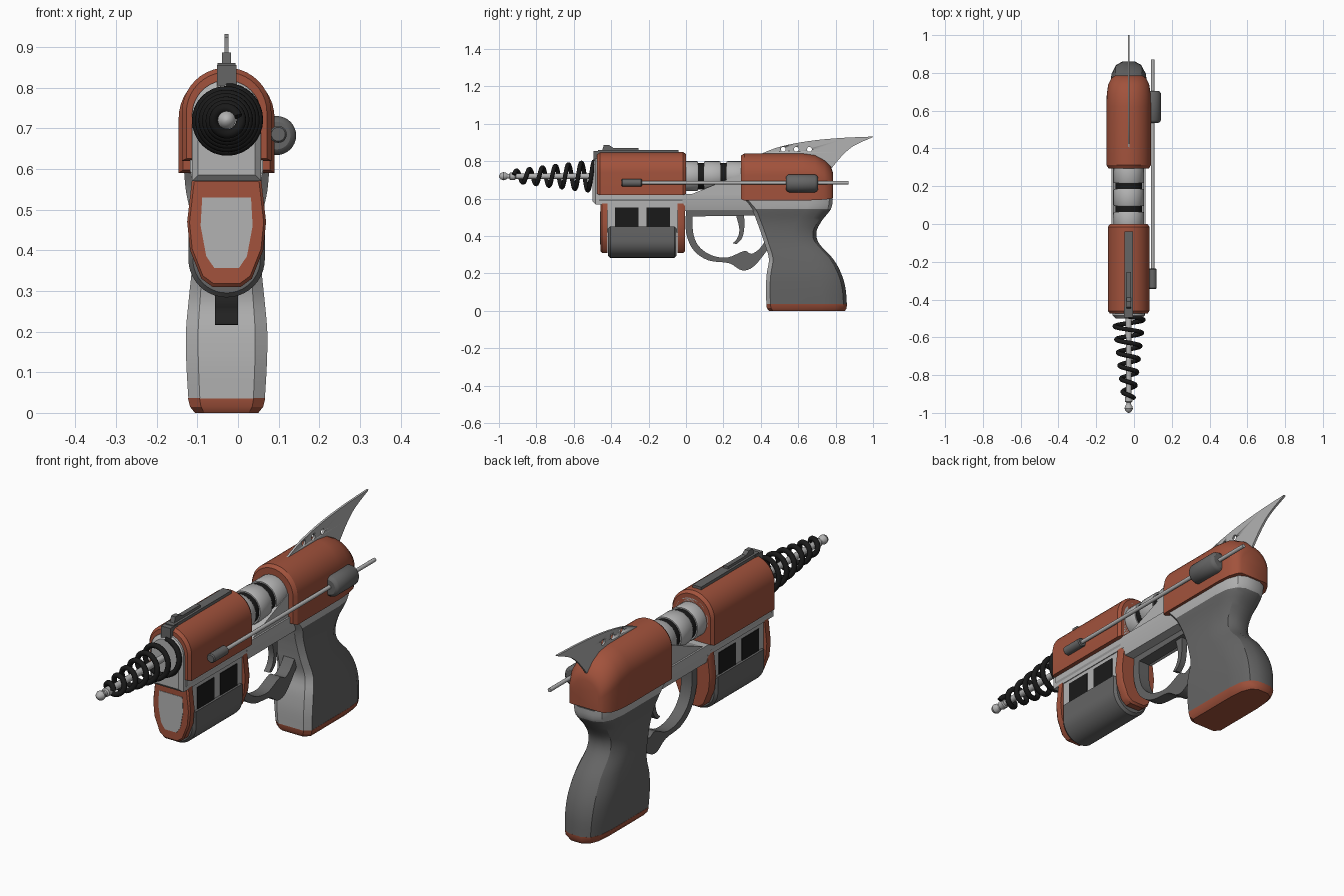
import bpy, bmesh, math
from mathutils import Vector

if "Cube" in bpy.data.objects:
    bpy.data.objects.remove(bpy.data.objects["Cube"])

CX = -0.028          # centre plane of the gun body


def material(name, c):
    m = bpy.data.materials.new(name)
    m.diffuse_color = (*c, 1)
    m.use_nodes = True
    m.node_tree.nodes["Principled BSDF"].inputs["Base Color"].default_value = m.diffuse_color
    return m


RED = material("red_paint", (0.36, 0.085, 0.045))
DARK = material("dark_metal", (0.13, 0.13, 0.13))
BLACK = material("black_rubber", (0.01, 0.01, 0.01))
LIGHT = material("light_metal", (0.45, 0.45, 0.45))


def finish(name, bm, mats, angle=32):
    bmesh.ops.recalc_face_normals(bm, faces=bm.faces)
    me = bpy.data.meshes.new(name)
    bm.to_mesh(me)
    bm.free()
    for m in mats:
        me.materials.append(m)
    ob = bpy.data.objects.new(name, me)
    bpy.context.collection.objects.link(ob)
    bpy.ops.object.select_all(action='DESELECT')
    ob.select_set(True)
    bpy.context.view_layer.objects.active = ob
    bpy.ops.object.shade_smooth_by_angle(angle=math.radians(angle))
    return ob


def loft(name, rings, *mats, pick=None):
    """Skin closed rings of points; pick(ring, segment) chooses the material slot."""
    bm = bmesh.new()
    vs = [[bm.verts.new(p) for p in r] for r in rings]
    n = len(vs[0])
    for i in range(len(vs) - 1):
        for j in range(n):
            k = (j + 1) % n
            f = bm.faces.new((vs[i][j], vs[i][k], vs[i + 1][k], vs[i + 1][j]))
            if pick:
                f.material_index = pick(i, j)
    bm.faces.new(vs[0])
    bm.faces.new(vs[-1])
    return finish(name, bm, mats)


def lathe(name, profile, mat, x=CX, z=0.72, n=32):
    """Turned part along y from (y, radius) pairs."""
    a = [2 * math.pi * i / n for i in range(n)]
    return loft(name, [[(x + r * math.cos(t), y, z + r * math.sin(t)) for t in a]
                       for y, r in profile], mat)


def arch(y, w, flat, top, n=20):
    """Cross-section with one flat end and one round end (either way up)."""
    s = 1 if top > flat else -1
    zc = top - s * w
    arc = [(CX + w * math.cos(math.pi * i / n), y, zc + s * w * math.sin(math.pi * i / n))
           for i in range(n + 1)]
    return [(CX + w, y, flat)] + arc + [(CX - w, y, flat)]


def prism(name, pts, half, mat, x=CX):
    """Side profile of (y, z) points, extruded across x."""
    return loft(name, [[(x + s * half, y, z) for y, z in pts] for s in (-1, 1)], mat)


def box(name, half, y0, y1, z0, z1, mat):
    return prism(name, [(y0, z0), (y1, z0), (y1, z1), (y0, z1)], half, mat)


def smooth(pts, n=4):
    """Catmull-Rom curve through the points, of any dimension."""
    p = [Vector(q) for q in pts]
    p = [p[0]] + p + [p[-1]]
    out = []
    for a, b, c, d in zip(p, p[1:], p[2:], p[3:]):
        for i in range(n):
            t = i / n
            out.append(0.5 * (2 * b + (c - a) * t + (2 * a - 5 * b + 4 * c - d) * t * t
                              + (3 * b - a - 3 * c + d) * t ** 3))
    return out + [p[-1]]


# Red shells
loft("front_shell", [arch(y, w, b, t) for y, w, b, t in (
    (-0.475, 0.099, 0.625, 0.838), (-0.46, 0.11, 0.62, 0.849),
    (-0.015, 0.11, 0.62, 0.849), (0, 0.099, 0.625, 0.838))], RED)
loft("rear_shell", [arch(y, w, b, t) for y, w, b, t in (
    (0.295, 0.107, 0.597, 0.83), (0.312, 0.118, 0.59, 0.842), (0.62, 0.118, 0.59, 0.842),
    (0.69, 0.116, 0.592, 0.832), (0.74, 0.108, 0.595, 0.805),
    (0.775, 0.09, 0.60, 0.77), (0.787, 0.07, 0.605, 0.735))], RED)

# Inner body, frame and barrel
loft("inner_body", [arch(y, w, b, t) for y, w, b, t in (
    (-0.50, 0.07, 0.585, 0.80), (-0.485, 0.085, 0.57, 0.818), (0, 0.085, 0.57, 0.818))], LIGHT)
frame = [(0.075, 0.535), (0.09, 0.595), (0.09, 0.625)]
ring = [(1, p) for p in frame] + [(-1, p) for p in reversed(frame)]
loft("lower_frame", [[(CX + s * p[0], y, p[1]) for s, p in ring] for y in (-0.02, 0.37)], LIGHT)
loft("front_rail", [[(CX + s * p[0], y, max(p[1], 0.572)) for s, p in ring]
                    for y in (-0.465, 0)], LIGHT)
prism("frame_gusset", [(0.02, 0.62), (0.30, 0.735), (0.30, 0.60), (0.02, 0.60)], 0.082, LIGHT)
lathe("barrel_core", [(-0.02, 0.071), (0.32, 0.071)], BLACK)
for i, (a, b) in enumerate(((-0.02, 0.064), (0.096, 0.184), (0.216, 0.32))):
    lathe(f"barrel_sleeve_{i}", [(a, 0.077), (a + 0.005, 0.08), (b - 0.005, 0.08), (b, 0.077)], LIGHT)

# Muzzle rod with tip, and tapered spring
lathe("muzzle_rod", [(-0.45, 0.016), (-0.91, 0.015), (-0.915, 0.02), (-0.94, 0.02),
                     (-0.945, 0.013), (-0.955, 0.013), (-0.964, 0.019), (-0.977, 0.022),
                     (-0.99, 0.017), (-0.997, 0.009), (-1, 0.002)], LIGHT)
cu = bpy.data.curves.new("muzzle_spring", 'CURVE')
cu.dimensions = '3D'
cu.bevel_depth, cu.bevel_resolution, cu.use_fill_caps = 0.012, 3, True
N, TURNS = 200, 6.2
sp = cu.splines.new('POLY')
sp.points.add(N)
for i, p in enumerate(sp.points):
    t = i / N
    r, a = 0.08 - 0.052 * t, 2 * math.pi * TURNS * t
    p.co = (CX + r * math.sin(a), -0.49 - 0.43 * t, 0.72 + r * math.cos(a), 1)
cu.materials.append(BLACK)
spring = bpy.data.objects.new("muzzle_spring", cu)
bpy.context.collection.objects.link(spring)

# Under-barrel magazine: end plates, drum and windows
plate = [(0.083, 0.60), (0.085, 0.575), (0.097, 0.47), (0.09, 0.40), (0.062, 0.33), (0.035, 0.31)]


def plate_ring(pts, y, k=1.0, top=0.6):
    half = [(x * k, 0.45 + (min(z, top) - 0.45) * k) for x, z in pts]
    return [(CX + x, y, z) for x, z in half] + [(CX - x, y, z) for x, z in reversed(half)]


loft("front_plate", [plate_ring(plate, y, k, 0.577) for y, k in
                     ((-0.457, 0.94), (-0.449, 1), (-0.42, 1))], RED)
loft("rear_plate", [plate_ring(plate, y, k, 0.615) for y, k in
                    ((-0.045, 1), (-0.015, 1), (-0.005, 0.94))], RED)
loft("front_plate_panel", [plate_ring([(0.06, 0.53), (0.064, 0.46), (0.05, 0.385), (0.03, 0.356)], y)
                           for y in (-0.459, -0.44)], LIGHT)
box("magazine_body", 0.081, -0.425, -0.04, 0.42, 0.575, LIGHT)
for i, y in enumerate((-0.38, -0.21)):
    box(f"magazine_window_{i}", 0.084, y, y + 0.125, 0.44, 0.552, BLACK)
loft("magazine_drum", [arch(y, w, f, b) for y, w, f, b in (
    (-0.418, 0.083, 0.44, 0.295), (-0.405, 0.094, 0.45, 0.284),
    (-0.062, 0.094, 0.45, 0.284), (-0.05, 0.083, 0.44, 0.295))], DARK)

# Trigger guard and trigger
outer = smooth([(0.0, 0.535), (0.0, 0.42), (0.04, 0.325), (0.12, 0.27), (0.23, 0.255),
                (0.30, 0.217), (0.365, 0.24), (0.45, 0.345)])
inner = smooth([(0.44, 0.40), (0.395, 0.335), (0.35, 0.305), (0.31, 0.32), (0.22, 0.285),
                (0.13, 0.30), (0.065, 0.35), (0.038, 0.42), (0.036, 0.505)])
prism("trigger_guard", outer + inner + [Vector((0.40, 0.51)), Vector((0.40, 0.535))], 0.028, DARK)
prism("trigger", smooth([(0.265, 0.52), (0.285, 0.44), (0.275, 0.39), (0.25, 0.362)])
      + smooth([(0.27, 0.357), (0.30, 0.39), (0.312, 0.45), (0.31, 0.52)]), 0.014, DARK)


# Grip: lofted rings of (z, front y, back y, half-width)
def grip_ring(z, yf, yb, w):
    half = [(w * 0.7, yf), (w, yf + 0.022), (w, yb - 0.13), (w * 0.92, yb - 0.06),
            (w * 0.7, yb - 0.018), (w * 0.35, yb)]
    return [(CX + x, y, z) for x, y in half] + [(CX - x, y, z) for x, y in reversed(half)]


keys = smooth([(0.60, 0.30, 0.785, 0.105), (0.545, 0.35, 0.775, 0.10), (0.48, 0.378, 0.725, 0.087),
               (0.42, 0.40, 0.697, 0.083), (0.36, 0.42, 0.712, 0.085), (0.28, 0.443, 0.785, 0.093),
               (0.20, 0.432, 0.83, 0.10), (0.12, 0.427, 0.853, 0.099), (0.035, 0.43, 0.86, 0.094)])
loft("grip", [grip_ring(*k) for k in keys], DARK, LIGHT,
     pick=lambda i, j: int(i < 4 or j in (0, 10, 11)))
loft("grip_base", [grip_ring(0.036, 0.43, 0.86, 0.095), grip_ring(0.015, 0.432, 0.859, 0.09),
                   grip_ring(0, 0.443, 0.85, 0.078)], RED)

# Rear fin with four drilled holes
fin = prism("rear_fin", smooth([(0.39, 0.835), (0.50, 0.877), (0.65, 0.907), (0.82, 0.924), (1.0, 0.932)])
            + smooth([(0.995, 0.927), (0.90, 0.884), (0.84, 0.835), (0.78, 0.765)])
            + [Vector((0.65, 0.78))], 0.005, LIGHT)
bm = bmesh.new()
for y in (0.52, 0.59, 0.66, 0.735):
    new = bmesh.ops.create_cone(bm, cap_ends=True, segments=16, radius1=0.013, radius2=0.013, depth=0.1)
    for v in new['verts']:
        x, yy, z = v.co
        v.co = (CX + z, y + yy, 0.864 + x)
drill = finish("fin_hole_cutter", bm, [])
drill.hide_render = True
drill.hide_set(True)
cut = fin.modifiers.new("holes", 'BOOLEAN')
cut.operation, cut.object, cut.solver = 'DIFFERENCE', drill, 'EXACT'

# Top sight
box("sight_rail", 0.022, -0.47, -0.04, 0.83, 0.86, DARK)
box("sight_front_block", 0.024, -0.495, -0.44, 0.80, 0.856, DARK)
prism("sight_ridge", [(-0.45, 0.85), (-0.44, 0.886), (-0.41, 0.886), (-0.39, 0.872),
                      (-0.255, 0.872), (-0.255, 0.85)], 0.011, DARK)

# Side rod on the right
RX, RZ = 0.095, 0.685
lathe("side_rod", [(-0.30, 0.009), (0.87, 0.009)], LIGHT, RX + 0.004, RZ, 16)
lathe("side_rod_front_sleeve", [(-0.345, 0.017), (-0.34, 0.021), (-0.24, 0.021), (-0.235, 0.017)],
      DARK, RX + 0.004, RZ, 20)
lathe("side_rod_rear_sleeve", [(0.535, 0.034), (0.54, 0.042), (0.55, 0.048), (0.69, 0.048),
                               (0.70, 0.042), (0.705, 0.034)], DARK, RX, RZ - 0.003)
